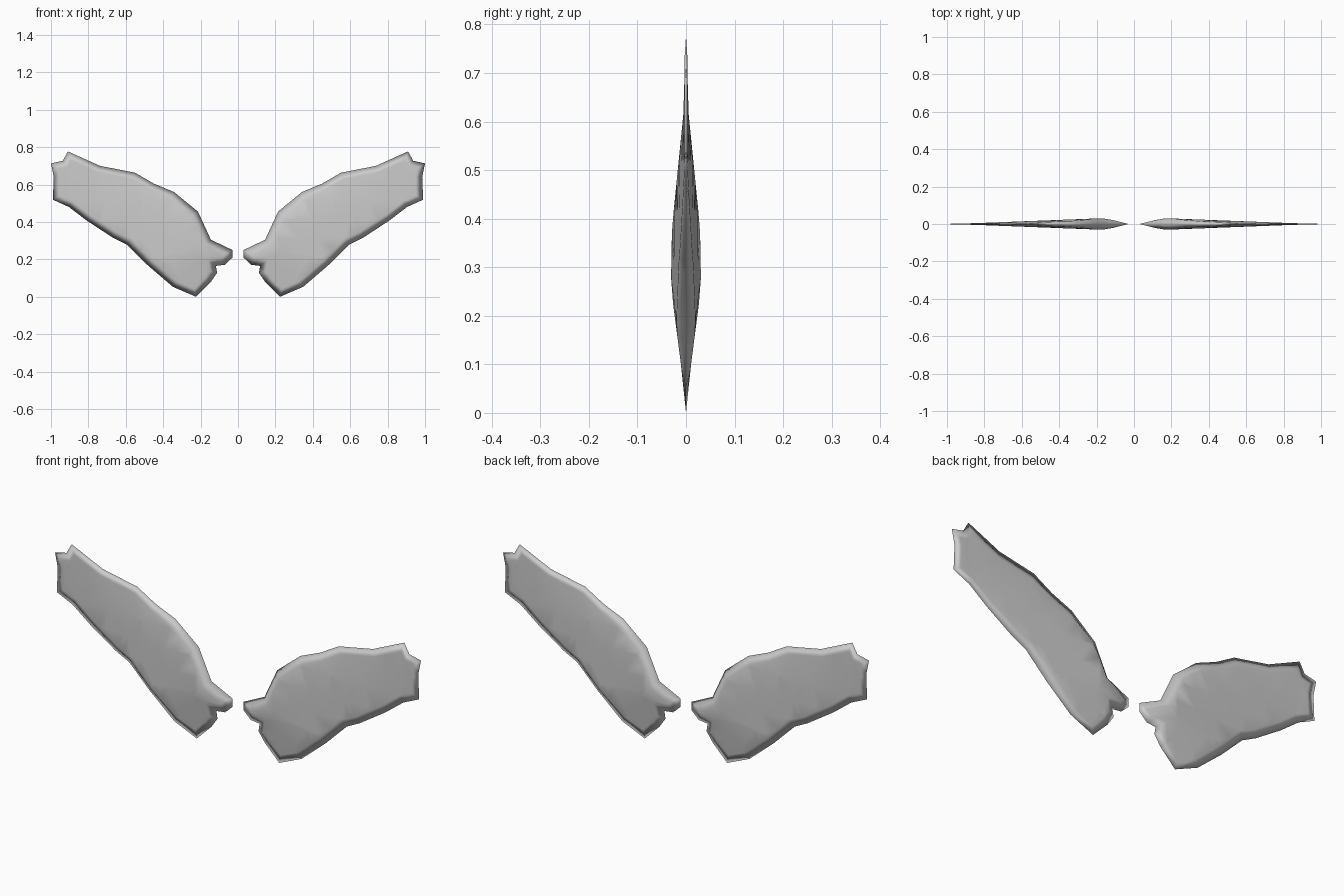
import bpy, bmesh
from mathutils import Vector

cube = bpy.data.objects.get("Cube")
if cube:
    bpy.data.objects.remove(cube, do_unlink=True)

mat = bpy.data.materials.new("light grey")
mat.use_nodes = True
GREY = (0.6, 0.6, 0.6, 1)
mat.diffuse_color = GREY
mat.node_tree.nodes["Principled BSDF"].inputs["Base Color"].default_value = GREY

# Wing outline in x, z: leading edge, tip, trailing edge, root
OUTLINE = [
    (.03, .25), (.145, .305), (.214, .455), (.342, .56), (.45, .605), (.55, .663),
    (.738, .70), (.909, .777), (.937, .727), (1.0, .713), (.985, .64), (.99, .519),
    (.904, .48), (.807, .406), (.668, .315), (.594, .278), (.48, .166), (.348, .053),
    (.225, 0), (.145, .08), (.112, .128), (.118, .165), (.07, .171), (.03, .209),
]


def half_thickness(x, z):
    """Thickest near the root, thinning to every edge."""
    return max(.003, min(.031 * (1 - (x - .165) / .8), (x - .03) * .25,
                         .002 + (.65 - z) * .1, (z - .02) * .13))


bm = bmesh.new()
layer = bm.faces.layers.int.new("panel")
face = bm.faces.new([bm.verts.new((x, 0, z)) for x, z in OUTLINE])
bm.normal_update()
if face.normal.y > 0:
    face.normal_flip()

# Narrow rim, then a subdivided inner panel
bmesh.ops.inset_region(bm, faces=[face], thickness=.036,
                       use_boundary=True, use_even_offset=True)
for f in bmesh.ops.triangulate(bm, faces=[face], ngon_method='BEAUTY')["faces"]:
    f[layer] = 1
for axis in (Vector((1, 0, 0)), Vector((0, 0, 1))):
    for i in range(1, 10):
        panel = [f for f in bm.faces if f[layer]]
        geom = panel + list({e for f in panel for e in f.edges}) + \
            list({v for f in panel for v in f.verts})
        bmesh.ops.bisect_plane(bm, geom=geom, plane_co=axis * (i * .1 + .015), plane_no=axis)

# Swell the panel forward; the rim stays on the centre plane
for v in bm.verts:
    if not v.is_boundary:
        v.co.y = -half_thickness(v.co.x, v.co.z)
for f in bm.faces:
    f.smooth = True
mesh = bpy.data.meshes.new("wings")
bm.to_mesh(mesh)
bm.free()
mesh.materials.append(mat)

# Mirror gives the back surface and the right wing
wings = bpy.data.objects.new("wings", mesh)
bpy.context.collection.objects.link(wings)
mirror = wings.modifiers.new("mirror", 'MIRROR')
mirror.use_axis = (True, True, False)
mirror.merge_threshold = .001
